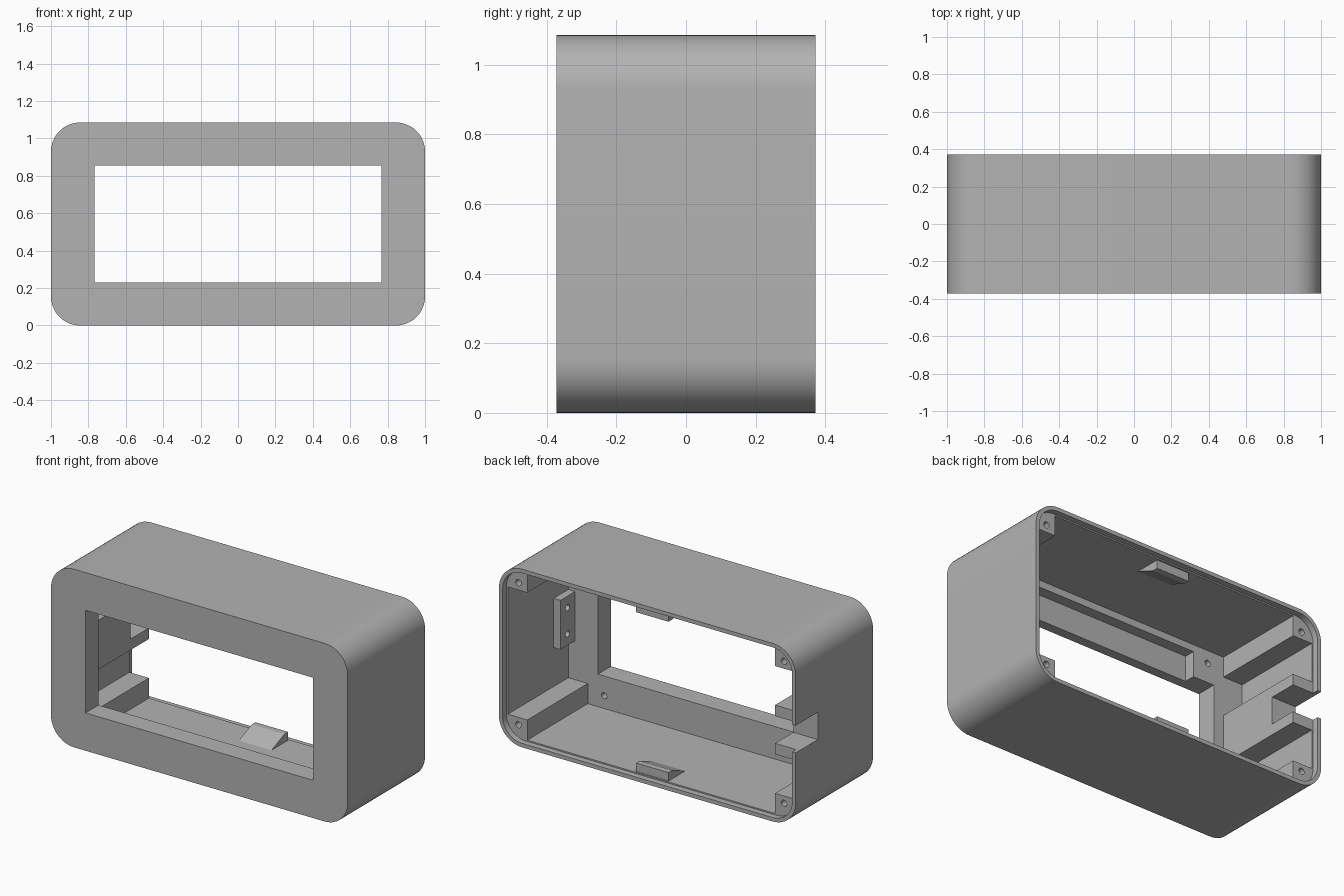
import bpy, bmesh, math
from mathutils import Matrix, Vector

if "Cube" in bpy.data.objects:
    bpy.data.objects.remove(bpy.data.objects["Cube"])

W, D, H = 1.0, 0.372, 1.085       # half width, half depth, height
MID = H / 2
PLATE = -0.247                    # inner surface of the front plate
POST = 0.335                      # rear ends of the corner posts

grey = bpy.data.materials.new("plain_grey")
grey.use_nodes = True
grey.diffuse_color = (0.45, 0.45, 0.45, 1)
grey.node_tree.nodes["Principled BSDF"].inputs["Base Color"].default_value = (0.45, 0.45, 0.45, 1)


def extrude(name, points, axis, start, end):
    """Prism from a 2D outline: (x, z) swept along y, or (y, z) swept along x."""
    def place(p, t):
        return (p[0], t, p[1]) if axis == "y" else (t, p[0], p[1])
    bm = bmesh.new()
    a = [bm.verts.new(place(p, start)) for p in points]
    b = [bm.verts.new(place(p, end)) for p in points]
    bm.faces.new(a)
    bm.faces.new(b)
    for i in range(len(a)):
        j = (i + 1) % len(a)
        bm.faces.new((a[i], a[j], b[j], b[i]))
    return finish(name, bm)


def finish(name, bm):
    bmesh.ops.recalc_face_normals(bm, faces=bm.faces)
    mesh = bpy.data.meshes.new(name)
    bm.to_mesh(mesh)
    bm.free()
    mesh.materials.append(grey)
    obj = bpy.data.objects.new(name, mesh)
    bpy.context.scene.collection.objects.link(obj)
    return obj


def box(name, x, y, z):
    outline = [(x[0], z[0]), (x[1], z[0]), (x[1], z[1]), (x[0], z[1])]
    return extrude(name, outline, "y", *y)


def rounded(inset, radius, steps=12):
    """Rounded rectangle outline, inset from the outer size."""
    points = []
    cx, cz = W - inset - radius, MID - inset - radius
    for quarter, (sx, sz) in enumerate([(1, 1), (-1, 1), (-1, -1), (1, -1)]):
        for i in range(steps + 1):
            t = (quarter + i / steps) * math.pi / 2
            points.append((sx * cx + radius * math.cos(t),
                           MID + sz * cz + radius * math.sin(t)))
    return points


def drill(centre, direction, radius=0.019, length=0.16):
    bm = bmesh.new()
    bmesh.ops.create_cone(bm, cap_ends=True, segments=24, radius1=radius,
                          radius2=radius, depth=length)
    turn = Vector(direction).to_track_quat("Z", "Y").to_matrix().to_4x4()
    bmesh.ops.transform(bm, matrix=Matrix.Translation(centre) @ turn, verts=bm.verts)
    return finish("drill_cutter", bm)


def cut(target, cutter):
    cutter.hide_render = True
    mod = target.modifiers.new("cut", "BOOLEAN")
    mod.operation = "DIFFERENCE"
    mod.solver = "EXACT"
    mod.object = cutter
    bpy.context.view_layer.objects.active = target
    bpy.ops.object.modifier_apply(modifier=mod.name)
    bpy.data.objects.remove(cutter)


# Outer shell with a rim recess at the back
case = extrude("case", rounded(0, 0.155), "y", -D, D)
cut(case, extrude("rim_cutter", rounded(0.024, 0.131), "y", POST, 0.6))

# Main cavity: leaves corner posts, and a rail along the right-hand wall
wx, bottom, top = 0.966, 0.032, H - 0.032
px, low, high = 0.835, 0.155, H - 0.155
cavity = [(-px, bottom), (px, bottom), (px, low), (wx, low), (wx, high), (px, high),
          (px, top), (-px, top), (-px, high), (-wx, high), (-wx, MID + 0.15),
          (-px, MID + 0.15), (-px, MID - 0.15), (-wx, MID - 0.15), (-wx, low), (-px, low)]
cut(case, extrude("cavity_cutter", cavity, "y", PLATE, 0.5))

# Front window, the shallow pocket above it, and the side cable slot
cut(case, box("window_cutter", (-0.767, 0.767), (-0.6, 0), (0.23, 0.855)))
cut(case, box("pocket_cutter", (-0.624, 0.624), (-0.313, -0.1), (0.8, 1.01)))
cut(case, box("slot_cutter", (-1.2, -0.7), (0.16, 0.6), (MID - 0.083, MID + 0.083)))

# Screw holes in the posts and in the front plate
for sx in (-1, 1):
    for z in (0.11, H - 0.11):
        cut(case, drill((sx * 0.895, POST, z), (0, 1, 0)))
        cut(case, drill((sx * 0.725, PLATE, z), (0, 1, 0)))

# Drilled mounting block on the left-hand wall
mount = box("mounting_block", (0.92, 0.98), (PLATE - 0.01, -0.106), (MID - 0.15, MID + 0.15))
for z in (MID - 0.08, MID + 0.08):
    cut(mount, drill((0.92, -0.175, z), (1, 0, 0), length=0.08))

# Wedge clips on the floor and the ceiling
wedge = [(0.16, 0.03), (0.29, 0.083), (0.325, 0.083), (0.325, 0.03)]
extrude("lower_clip", wedge, "x", -0.11, 0.11)
extrude("upper_clip", [(y, H - z) for y, z in wedge], "x", -0.11, 0.11)

# Smooth the round corners and holes, keep all other edges sharp
bpy.ops.object.select_all(action="DESELECT")
for obj in (case, mount):
    obj.select_set(True)
bpy.context.view_layer.objects.active = case
bpy.ops.object.shade_smooth_by_angle(angle=math.radians(30))
